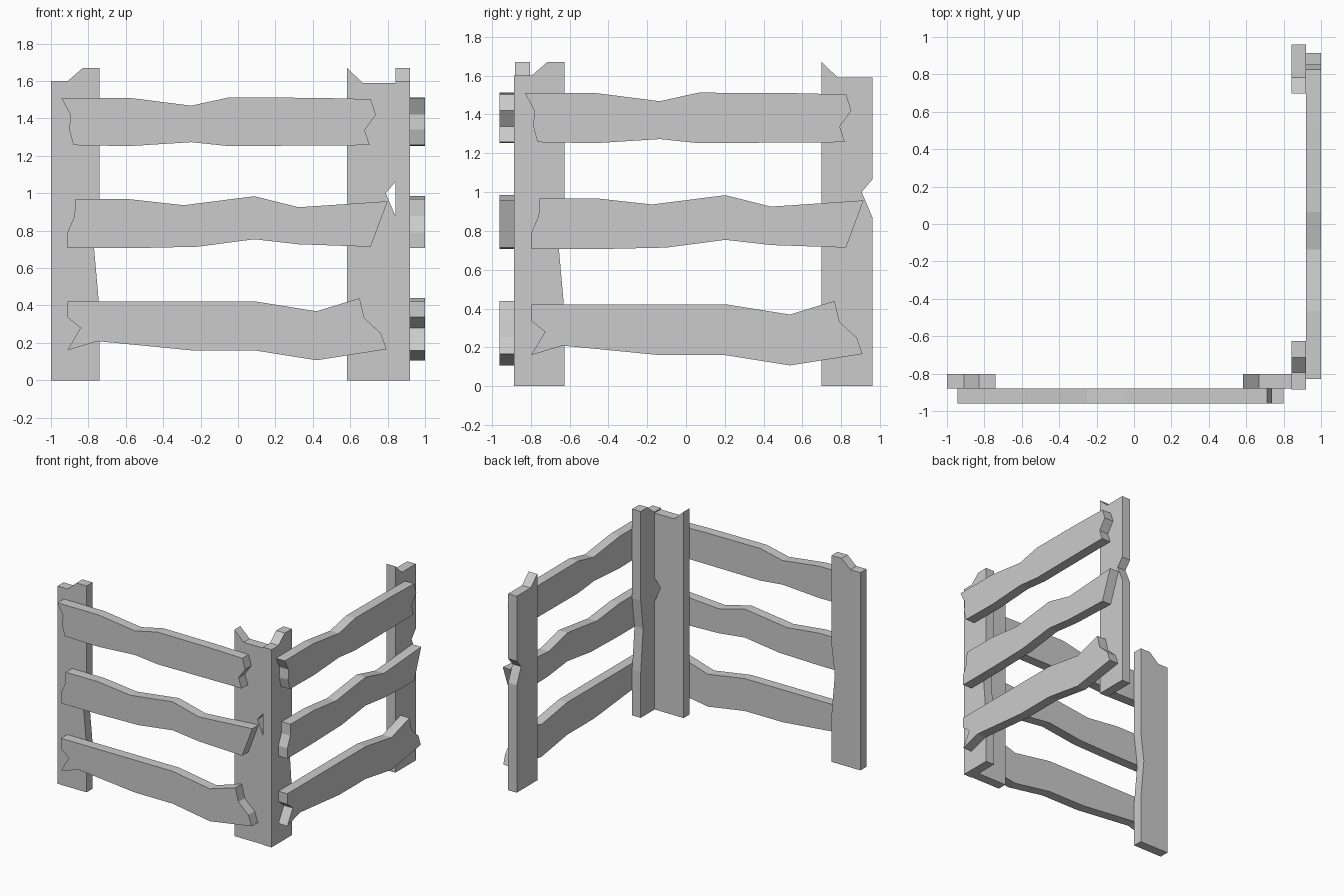
import bpy, bmesh
from math import pi
from mathutils import Matrix

if "Cube" in bpy.data.objects:
    bpy.data.objects.remove(bpy.data.objects["Cube"])

# Board outlines of one fence panel, drawn in (x, z)
POSTS = {
    "left_post": [(-1, 0), (-.74, 0), (-.74, .37), (-.77, .71), (-.74, .95),
                  (-.74, 1.67), (-.83, 1.67), (-.91, 1.6), (-1, 1.6)],
    "right_post": [(.583, 0), (.845, 0), (.845, .87), (.79, 1.0), (.845, 1.065),
                   (.845, 1.59), (.667, 1.59), (.583, 1.67)],
}
RAILS = {
    "top_rail": [(-.945, 1.51), (-.58, 1.51), (-.25, 1.468), (-.05, 1.512), (.42, 1.51),
                 (.71, 1.503), (.737, 1.42), (.677, 1.337), (.704, 1.257), (-.05, 1.252),
                 (-.25, 1.273), (-.58, 1.252), (-.88, 1.257), (-.902, 1.34), (-.896, 1.42)],
    "middle_rail": [(-.87, .968), (-.58, .968), (-.29, .936), (.088, .984), (.323, .925),
                    (.80, .957), (.709, .714), (.323, .727), (.088, .754), (-.217, .714),
                    (-.58, .706), (-.912, .706), (-.912, .79), (-.874, .877)],
    "bottom_rail": [(-.912, .422), (.088, .422), (.42, .369), (.65, .439), (.676, .332),
                    (.765, .25), (.794, .166), (.42, .107), (.088, .16), (-.25, .16),
                    (-.75, .209), (-.912, .16), (-.842, .28), (-.912, .337)],
}


def board(name, outline, y0, y1, matrix):
    """Extrude a flat outline from y0 to y1 and place it with matrix."""
    bm = bmesh.new()
    face = bm.faces.new([bm.verts.new((x, y0, z)) for x, z in outline])
    ext = bmesh.ops.extrude_face_region(bm, geom=[face], use_keep_orig=True)
    verts = [v for v in ext["geom"] if isinstance(v, bmesh.types.BMVert)]
    bmesh.ops.translate(bm, verts=verts, vec=(0, y1 - y0, 0))
    bm.transform(matrix)
    bmesh.ops.recalc_face_normals(bm, faces=bm.faces)
    mesh = bpy.data.meshes.new(name)
    bm.to_mesh(mesh)
    bm.free()
    bpy.context.collection.objects.link(bpy.data.objects.new(name, mesh))


# Front panel, and the same panel turned a quarter round for the right side
PANELS = {
    "front": Matrix.Identity(4),
    "side": Matrix.Translation((.04, .115, 0)) @ Matrix.Rotation(pi / 2, 4, 'Z'),
}
for panel, matrix in PANELS.items():
    for name, outline in POSTS.items():
        board(f"{panel}_{name}", outline, -.88, -.803, matrix)
    for name, outline in RAILS.items():
        board(f"{panel}_{name}", outline, -.96, -.88, matrix)
